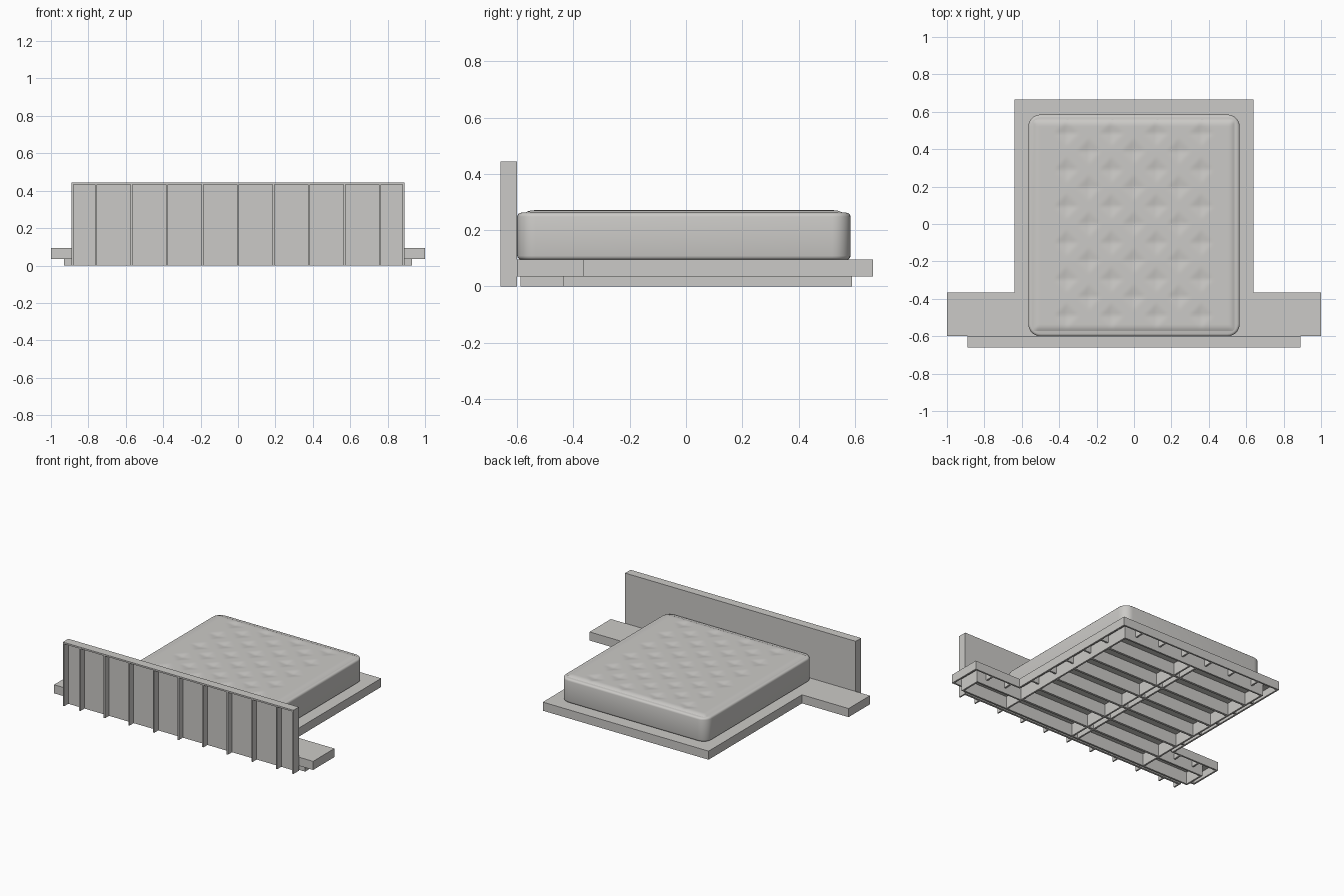
import bpy, bmesh, math

if "Cube" in bpy.data.objects:
    bpy.data.objects.remove(bpy.data.objects["Cube"])

mat = bpy.data.materials.new("warm grey")
mat.diffuse_color = (0.60, 0.59, 0.57, 1)
mat.use_nodes = True
mat.node_tree.nodes["Principled BSDF"].inputs["Base Color"].default_value = mat.diffuse_color


def finish(name, bm):
    bmesh.ops.recalc_face_normals(bm, faces=bm.faces)
    me = bpy.data.meshes.new(name)
    bm.to_mesh(me)
    bm.free()
    me.materials.append(mat)
    ob = bpy.data.objects.new(name, me)
    bpy.context.collection.objects.link(ob)
    return ob


def add_box(bm, x0, x1, y0, y1, z0, z1):
    vs = bmesh.ops.create_cube(bm, size=1)["verts"]
    for v in vs:
        v.co.x = x1 if v.co.x > 0 else x0
        v.co.y = y1 if v.co.y > 0 else y0
        v.co.z = z1 if v.co.z > 0 else z0


def boards(name, boxes):
    bm = bmesh.new()
    for b in boxes:
        add_box(bm, *b)
    return finish(name, bm)


def mirrored(boxes):
    return boxes + [(-b[1], -b[0]) + b[2:] for b in boxes]


def smooth(ob):
    bpy.context.view_layer.objects.active = ob
    ob.select_set(True)
    bpy.ops.object.shade_smooth_by_angle(angle=math.radians(35))
    ob.select_set(False)


T = 0.012  # board thickness

# Headboard: panel with a top rail and upright ribs on its outer side
boards("headboard_panel", [(-0.89, 0.89, -0.615, -0.60, 0, 0.445)])
boards("headboard_top_rail", [(-0.89, 0.89, -0.66, -0.615, 0.434, 0.445)])
ribs = [(0.19 * i - 0.005, 0.19 * i + 0.005) for i in range(-4, 5)]
ribs += [(-0.89, -0.88), (0.88, 0.89)]
boards("headboard_ribs", [(a, b, -0.66, -0.615, 0, 0.434) for a, b in ribs])

# Platform: T-shaped deck with a skirt hanging from its edge
outline = [(-1, -0.6), (1, -0.6), (1, -0.365), (0.64, -0.365),
           (0.64, 0.665), (-0.64, 0.665), (-0.64, -0.365), (-1, -0.365)]
bm = bmesh.new()
deck = bm.faces.new([bm.verts.new((x, y, 0.085)) for x, y in outline])
ext = bmesh.ops.extrude_face_region(bm, geom=[deck], use_keep_orig=True)
for v in ext["geom"]:
    if isinstance(v, bmesh.types.BMVert):
        v.co.z = 0.095
finish("platform_deck", bm)
boards("platform_skirt", [(-1, 1, -0.6, -0.6 + T, 0.035, 0.085),
                          (-0.64, 0.64, 0.665 - T, 0.665, 0.035, 0.085)] + mirrored([
    (1 - T, 1, -0.6 + T, -0.365, 0.035, 0.085),
    (0.64, 1 - T, -0.365 - T, -0.365, 0.035, 0.085),
    (0.64 - T, 0.64, -0.365 - T, 0.665 - T, 0.035, 0.085)]))

# Base frame set in from the platform edge
H = 0.085
boards("base_frame", [(-0.93, 0.93, -0.6 + T, -0.6 + 2 * T, 0, H),
                      (-0.57, 0.57, 0.59 - T, 0.59, 0, H)] + mirrored([
    (0.57 - T, 0.57, -0.6 + 2 * T, 0.59 - T, 0, H),
    (0.93 - T, 0.93, -0.6 + 2 * T, -0.435, 0, H),
    (0.57, 0.93 - T, -0.435 - T, -0.435, 0, H)]))

# Joists across the base and a double beam down the middle
joists = [-0.6 + 0.17 * i for i in range(1, 7)]
boards("base_joists", mirrored(
    [(0.03, 0.57 - T, y - 0.008, y + 0.008, 0, H) for y in joists]))
boards("base_centre_beams", mirrored(
    [(0.018, 0.03, -0.6 + 2 * T, 0.59 - T, 0, H)]))
boards("base_beam_spacers", [(-0.018, 0.018, y - 0.008, y + 0.008, 0, H) for y in joists])

# Small studs between the base frame and the skirt
studs = [(0.57, 0.64 - T, y - 0.006, y + 0.006, 0.037, H) for y in joists[1:]]
studs += [(x - 0.006, x + 0.006, 0.59, 0.665 - T, 0.037, H) for x in (0.095, 0.285, 0.475)]
studs += [(x - 0.006, x + 0.006, -0.435, -0.365 - T, 0.037, H) for x in (0.7, 0.85)]
boards("edge_studs", mirrored(studs))

# Mattress body with rounded corners and edges
bm = bmesh.new()
add_box(bm, -0.565, 0.565, -0.60, 0.585, 0.095, 0.262)
upright = [e for e in bm.edges if abs(e.verts[0].co.z - e.verts[1].co.z) > 0.1]
bmesh.ops.bevel(bm, geom=upright, offset=0.065, segments=7, profile=0.5, affect='EDGES')
rim = [e for e in bm.edges if abs(e.verts[0].co.z - e.verts[1].co.z) < 0.001]
bmesh.ops.bevel(bm, geom=rim, offset=0.014, segments=3, profile=0.5, affect='EDGES')
smooth(finish("mattress_body", bm))

# Quilted mattress top: staggered shallow tufts
tufts = [(-0.36 + 0.24 * i, -0.49 + 0.195 * j) for i in range(4) for j in range(6)]
tufts += [(-0.24 + 0.24 * i, -0.39 + 0.195 * j) for i in range(3) for j in range(5)]
bm = bmesh.new()
bmesh.ops.create_grid(bm, x_segments=90, y_segments=90, size=1)
for v in bm.verts:
    x, y = v.co.x * 0.54, v.co.y * 0.567 - 0.0075
    edge = min(0.54 - abs(x), 0.567 - abs(y + 0.0075))
    crown = min(1, edge / 0.03)
    z = 0.261 + 0.010 * math.sin(crown * math.pi / 2)
    for tx, ty in tufts:
        d = (abs(x - tx) + abs(y - ty)) / 0.065
        if d < 1:
            z -= 0.008 * (1 - d)
    v.co = (x, y, z)
smooth(finish("mattress_quilted_top", bm))
